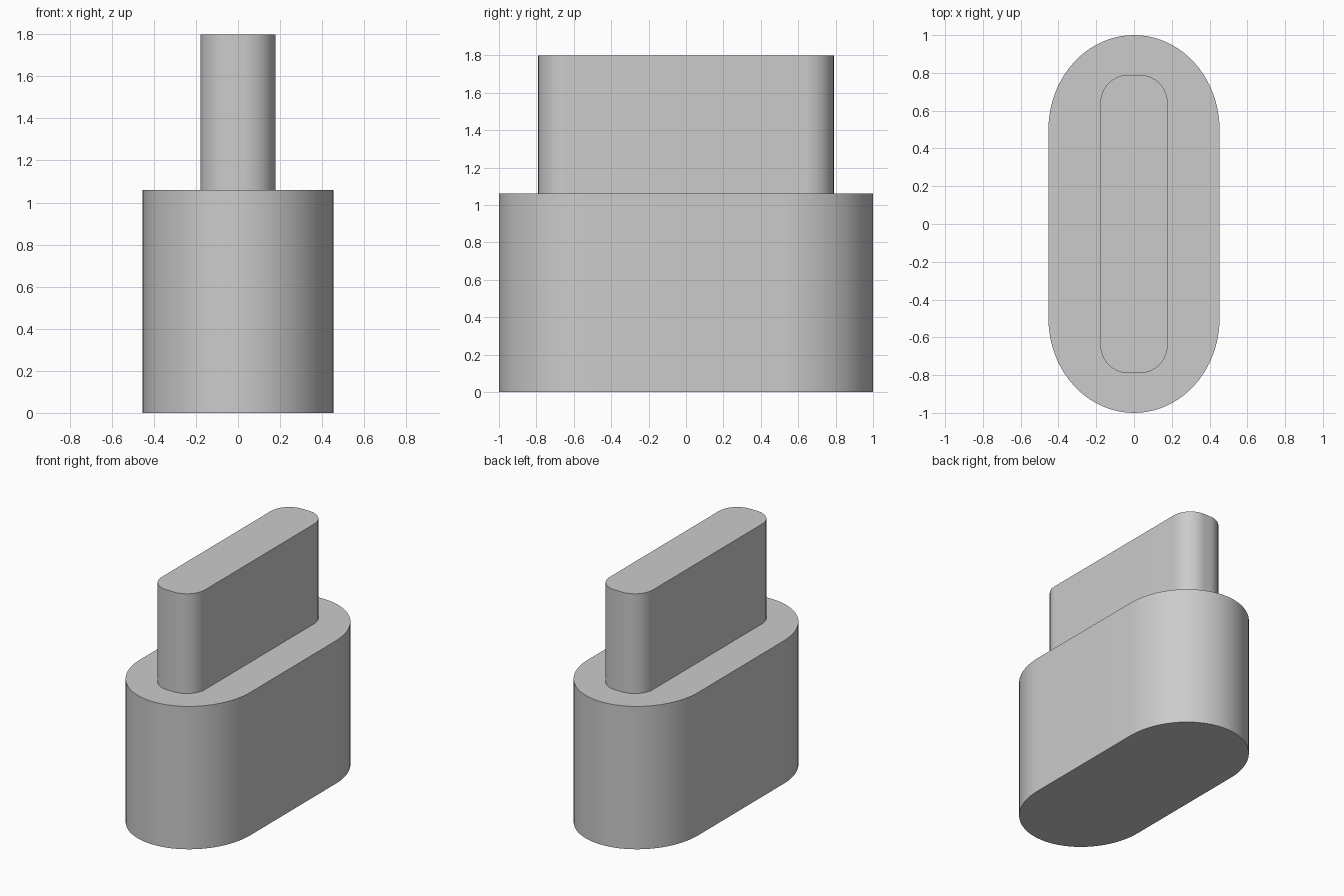
import bpy
import bmesh
from math import cos, sin, pi, radians

cube = bpy.data.objects.get("Cube")
if cube:
    bpy.data.objects.remove(cube, do_unlink=True)

# Single plain grey
grey = bpy.data.materials.new("plain_grey")
grey.use_nodes = True
colour = (0.6, 0.6, 0.6, 1)
grey.diffuse_color = colour
grey.node_tree.nodes["Principled BSDF"].inputs["Base Color"].default_value = colour


def rounded_block(name, half_x, half_y, corner_x, corner_y, bottom, top, steps=20):
    """Extrude a rectangle whose corners are elliptical quarter arcs."""
    outline = []
    for quarter, (sx, sy) in enumerate([(1, 1), (-1, 1), (-1, -1), (1, -1)]):
        for i in range(steps + 1):
            a = (quarter + i / steps) * pi / 2
            outline.append((sx * (half_x - corner_x) + corner_x * cos(a),
                            sy * (half_y - corner_y) + corner_y * sin(a), bottom))
    bm = bmesh.new()
    base = bm.faces.new([bm.verts.new(p) for p in outline])
    lid = bmesh.ops.extrude_face_region(bm, geom=[base], use_keep_orig=True)
    bmesh.ops.translate(bm, vec=(0, 0, top - bottom),
                        verts=[v for v in lid["geom"] if isinstance(v, bmesh.types.BMVert)])
    bmesh.ops.remove_doubles(bm, verts=bm.verts, dist=0.0001)
    bmesh.ops.recalc_face_normals(bm, faces=bm.faces)
    mesh = bpy.data.meshes.new(name)
    bm.to_mesh(mesh)
    bm.free()
    mesh.materials.append(grey)
    obj = bpy.data.objects.new(name, mesh)
    bpy.context.collection.objects.link(obj)
    bpy.ops.object.select_all(action="DESELECT")
    obj.select_set(True)
    bpy.context.view_layer.objects.active = obj
    bpy.ops.object.shade_smooth_by_angle(angle=radians(30))
    return obj


# Wide lower body with fully rounded ends
rounded_block("body", 0.453, 1.0, 0.453, 0.5, 0, 1.06)
# Narrow upper tab with rounded corners
rounded_block("tab", 0.178, 0.79, 0.15, 0.15, 1.06, 1.8)
